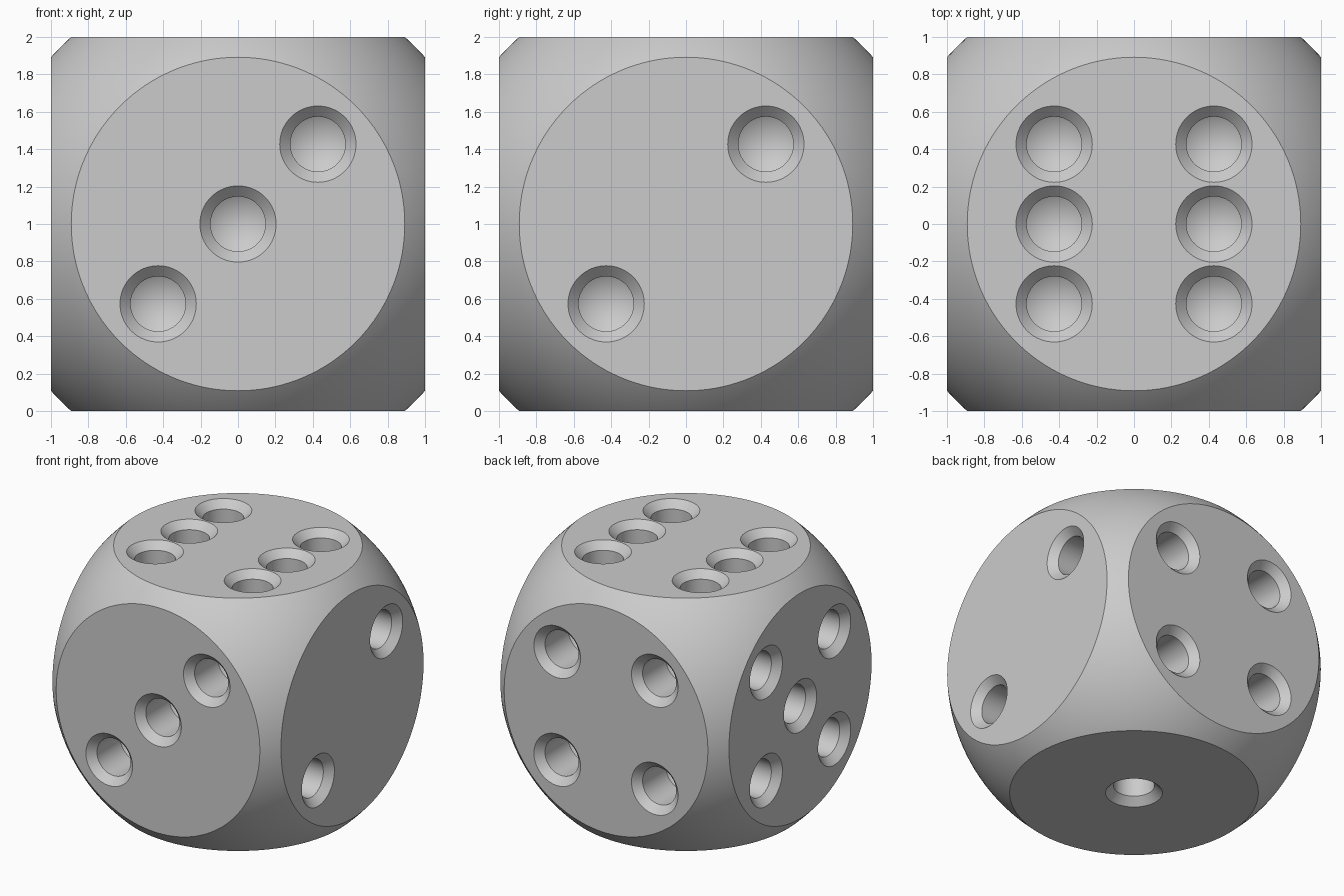
import bpy, bmesh, math
from mathutils import Matrix, Vector

if "Cube" in bpy.data.objects:
    bpy.data.objects.remove(bpy.data.objects["Cube"])

P = 0.427            # pip offset from face centre
CHAMFER_R, HOLE_R = 0.204, 0.147
CHAMFER_D, HOLE_D, TIP_D = 0.057, 0.35, 0.44

grey = bpy.data.materials.new("light grey")
grey.diffuse_color = (0.6, 0.6, 0.6, 1)
grey.use_nodes = True
grey.node_tree.nodes["Principled BSDF"].inputs["Base Color"].default_value = grey.diffuse_color


def new_object(name, bm):
    bmesh.ops.recalc_face_normals(bm, faces=bm.faces)
    mesh = bpy.data.meshes.new(name)
    bm.to_mesh(mesh)
    bm.free()
    mesh.materials.append(grey)
    ob = bpy.data.objects.new(name, mesh)
    bpy.context.collection.objects.link(ob)
    return ob


def add_drill(bm, matrix, n=64):
    """Countersunk drill shape pointing down local -z from the face."""
    over = 0.05
    profile = [(CHAMFER_R + over, over), (HOLE_R, -CHAMFER_D), (HOLE_R, -HOLE_D)]
    rings = [[bm.verts.new(matrix @ Vector((r * math.cos(2 * math.pi * i / n),
                                            r * math.sin(2 * math.pi * i / n), z)))
              for i in range(n)] for r, z in profile]
    tip = bm.verts.new(matrix @ Vector((0, 0, -TIP_D)))
    bm.faces.new(rings[0])
    for a, b in zip(rings, rings[1:]):
        for i in range(n):
            j = (i + 1) % n
            bm.faces.new((a[i], a[j], b[j], b[i]))
    for i in range(n):
        bm.faces.new((rings[-1][i], rings[-1][(i + 1) % n], tip))


# Body: a cube rounded by a sphere
bm = bmesh.new()
bmesh.ops.create_cube(bm, size=2, matrix=Matrix.Translation((0, 0, 1)))
body = new_object("die_body", bm)

bm = bmesh.new()
bmesh.ops.create_uvsphere(bm, u_segments=160, v_segments=80,
                          radius=math.hypot(1, 0.892),
                          matrix=Matrix.Translation((0, 0, 1)))
ball = new_object("rounding_sphere", bm)

# Pip layouts for each face
diag = [(-P, -P), (P, P)]
four = diag + [(-P, P), (P, -P)]
six = four + [(-P, 0), (P, 0)]
X, Y, Z = Vector((1, 0, 0)), Vector((0, 1, 0)), Vector((0, 0, 1))
faces = [  # normal, first axis, second axis, pips
    (-Y, X, Z, diag + [(0, 0)]),
    (Y, X, Z, four),
    (X, Y, Z, diag),
    (-X, Y, Z, four + [(0, 0)]),
    (Z, X, Y, six),
    (-Z, X, Y, [(0, 0)]),
]
bm = bmesh.new()
for normal, u, v, spots in faces:
    for a, b in spots:
        m = Matrix.Translation(Z + normal + u * a + v * b)
        add_drill(bm, m @ normal.to_track_quat('Z', 'Y').to_matrix().to_4x4())
drills = new_object("pip_cutters", bm)

# Cut the body and apply
for cutter, op in ((ball, 'INTERSECT'), (drills, 'DIFFERENCE')):
    mod = body.modifiers.new(cutter.name, 'BOOLEAN')
    mod.object, mod.operation, mod.solver = cutter, op, 'EXACT'
bpy.context.view_layer.update()
result = bpy.data.meshes.new_from_object(
    body.evaluated_get(bpy.context.evaluated_depsgraph_get()))
body.modifiers.clear()
body.data = result
for cutter in (ball, drills):
    bpy.data.objects.remove(cutter)

# Smooth curved surfaces, crisp rims
bpy.ops.object.select_all(action='DESELECT')
body.select_set(True)
bpy.context.view_layer.objects.active = body
bpy.ops.object.shade_smooth_by_angle(angle=math.radians(25))
